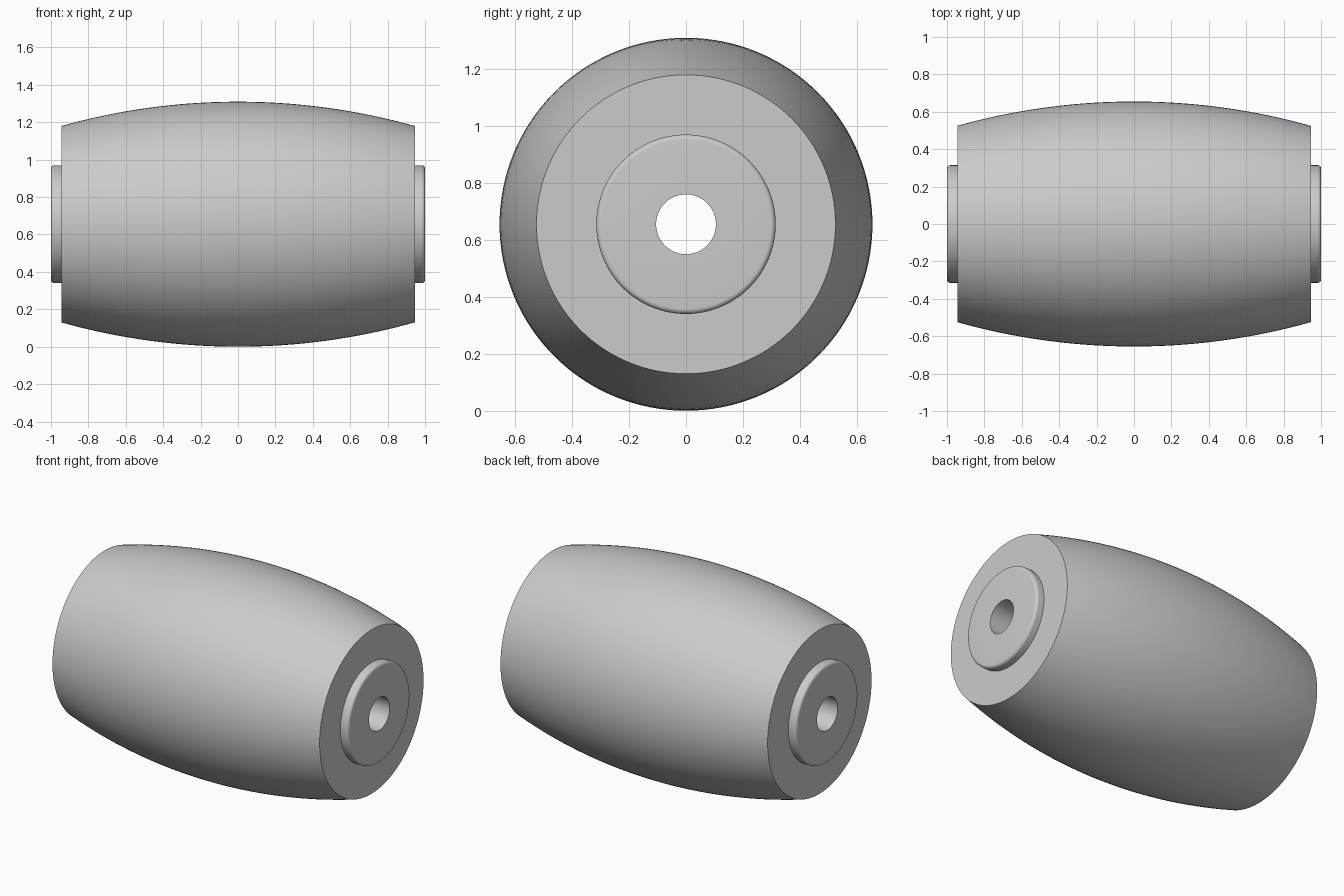
import bpy, bmesh
from math import sin, cos, pi, sqrt, radians
from mathutils import Vector, Matrix

cube = bpy.data.objects.get("Cube")
if cube:
    bpy.data.objects.remove(cube)

# Main dimensions
HALF_LENGTH, HALF_BODY = 1.0, 0.945
R_MAX, R_END, R_HUB, R_BORE = 0.655, 0.525, 0.315, 0.105
FILLET = 0.018
SEGMENTS, ARC_STEPS, FILLET_STEPS = 128, 16, 6

grey = bpy.data.materials.new("light grey")
grey.use_nodes = True
colour = (0.6, 0.6, 0.6, 1)
grey.diffuse_color = colour
grey.node_tree.nodes["Principled BSDF"].inputs["Base Color"].default_value = colour


def half_profile():
    """(x, radius) pairs from the middle of the barrel to the bore."""
    sagitta = R_MAX - R_END
    big = (HALF_BODY ** 2 + sagitta ** 2) / (2 * sagitta)
    points = []
    # Crowned barrel
    for i in range(ARC_STEPS + 1):
        x = HALF_BODY * i / ARC_STEPS
        points.append((x, R_MAX - big + sqrt(big ** 2 - x ** 2)))
    # Raised hub with a rounded rim
    points.append((HALF_BODY, R_HUB))
    for i in range(FILLET_STEPS + 1):
        a = pi / 2 * i / FILLET_STEPS
        points.append((HALF_LENGTH - FILLET + FILLET * sin(a),
                       R_HUB - FILLET + FILLET * cos(a)))
    # Mouth of the through bore
    points.append((HALF_LENGTH, R_BORE))
    return points


# Mirror the half profile into a closed loop and turn it about the long axis
half = half_profile()
loop = half + [(-x, r) for x, r in reversed(half[1:])]
bm = bmesh.new()
rings = []
for s in range(SEGMENTS):
    turn = Matrix.Rotation(2 * pi * s / SEGMENTS, 3, 'X')
    rings.append([bm.verts.new(turn @ Vector((x, 0, r))) for x, r in loop])
for s, ring in enumerate(rings):
    following = rings[(s + 1) % SEGMENTS]
    for i in range(len(loop)):
        j = (i + 1) % len(loop)
        bm.faces.new((ring[i], ring[j], following[j], following[i]))
bmesh.ops.recalc_face_normals(bm, faces=bm.faces)

mesh = bpy.data.meshes.new("barrel_roller")
bm.to_mesh(mesh)
bm.free()
mesh.materials.append(grey)
roller = bpy.data.objects.new("barrel_roller", mesh)
roller.location.z = R_MAX
bpy.context.collection.objects.link(roller)

# Smooth the curved surfaces and keep the rims crisp
bpy.ops.object.select_all(action='DESELECT')
roller.select_set(True)
bpy.context.view_layer.objects.active = roller
bpy.ops.object.shade_smooth_by_angle(angle=radians(30))
